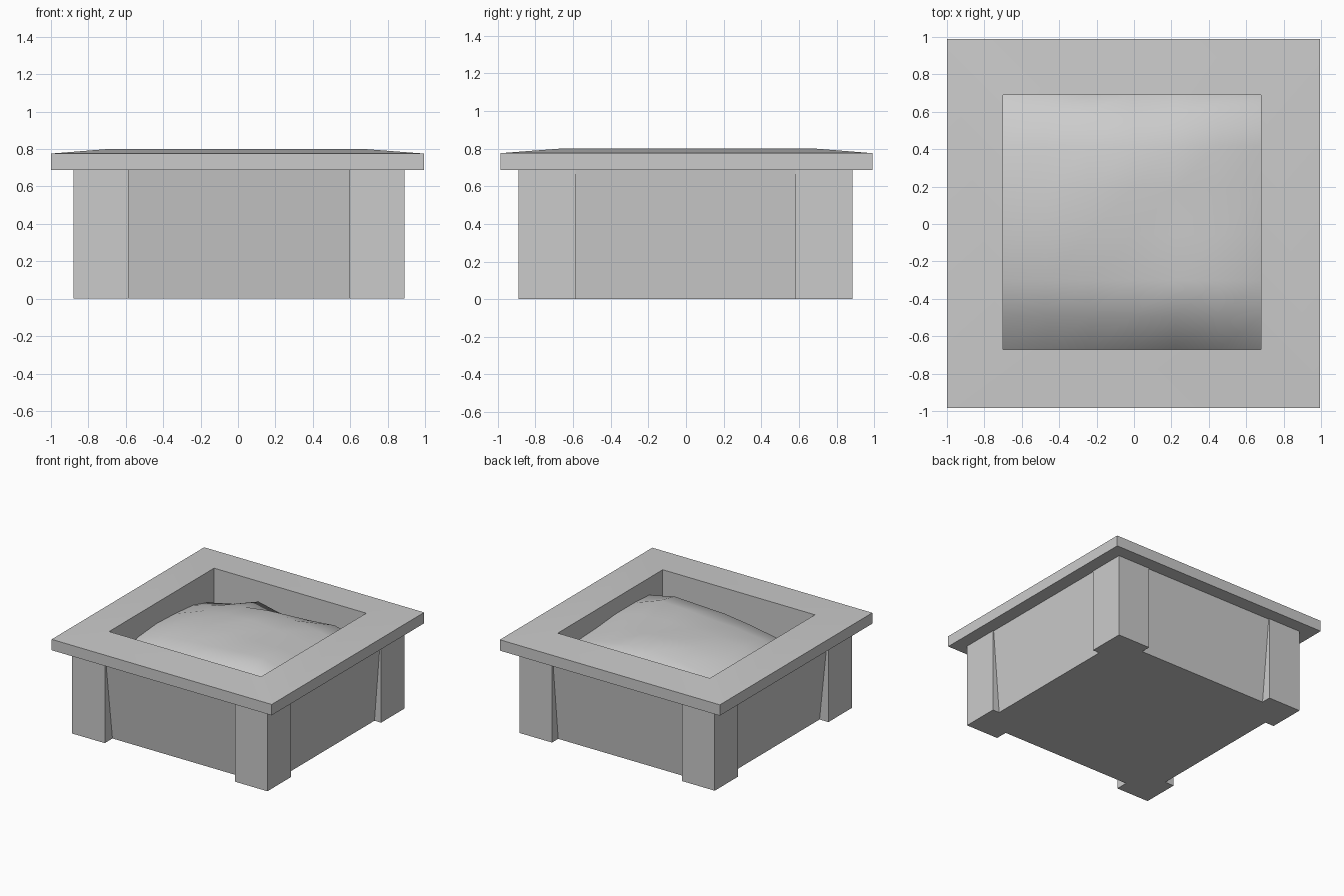
import bpy, bmesh, math
from mathutils import Vector

if "Cube" in bpy.data.objects:
    bpy.data.objects.remove(bpy.data.objects["Cube"])


def finish(bm, name, smooth_angle=None):
    bmesh.ops.recalc_face_normals(bm, faces=bm.faces)
    me = bpy.data.meshes.new(name)
    bm.to_mesh(me)
    bm.free()
    ob = bpy.data.objects.new(name, me)
    bpy.context.collection.objects.link(ob)
    if smooth_angle:
        bpy.context.view_layer.objects.active = ob
        ob.select_set(True)
        bpy.ops.object.shade_smooth_by_angle(angle=math.radians(smooth_angle))
        ob.select_set(False)
    return ob


def skin(bm, loops):
    """Bridge successive closed loops of points with quads."""
    rings = [[bm.verts.new(p) for p in loop] for loop in loops]
    for a, b in zip(rings, rings[1:]):
        n = len(a)
        for i in range(n):
            j = (i + 1) % n
            bm.faces.new((a[i], a[j], b[j], b[i]))
    return rings


def rect(x0, x1, y0, y1, z):
    return [(x0, y0, z), (x1, y0, z), (x1, y1, z), (x0, y1, z)]


# Box body: corner posts with panels between them, set back most at the foot
X0, X1, Y0, Y1 = -0.88, 0.89, -0.89, 0.885
corners = [Vector(p) for p in ((X0, Y0), (X1, Y0), (X1, Y1), (X0, Y1))]
# (panel recess, post width) for front, right, back, left
SIDES = ((0.10, 0.295), (0.06, 0.303), (0.08, 0.295), (0.08, 0.303))


def outline(z, recess):
    pts = []
    for i, (depth, post) in enumerate(SIDES):
        a, b = corners[i], corners[(i + 1) % 4]
        along = (b - a).normalized()
        inward = Vector((-along.y, along.x)) * depth * recess
        p, q = a + along * post, b - along * post
        pts += [a, p, p + inward, q + inward, q]
    return [(p.x, p.y, z) for p in pts]


bm = bmesh.new()
rings = skin(bm, [outline(0.0, 1.0), outline(0.69, 0.1)])
bm.faces.new(rings[0])
finish(bm, "planter_body")

# Rim: overhanging lip that rises slightly inward, then drops as the inner wall
IX0, IX1, IY0, IY1 = -0.70, 0.68, -0.67, 0.69
bm = bmesh.new()
skin(bm, [
    rect(-0.76, 0.76, -0.76, 0.76, 0.687),
    rect(-1.0, 0.995, -0.985, 0.99, 0.687),
    rect(-1.0, 0.995, -0.985, 0.99, 0.776),
    rect(IX0, IX1, IY0, IY1, 0.80),
    rect(IX0, IX1, IY0, IY1, 0.42),
])
finish(bm, "planter_rim", 30)

# Soil: lumpy mound, heights in hundredths; rows run front to back
HEIGHTS = (
    (46, 45, 50, 53, 49, 52, 56),
    (56, 62, 66, 69, 70, 71, 66),
    (61, 68, 71, 72, 74, 75, 67),
    (63, 71, 73, 74, 73, 73, 67),
    (62, 70, 74, 75, 73, 71, 65),
    (60, 66, 71, 74, 72, 69, 64),
    (55, 60, 68, 63, 65, 67, 61),
    (50, 53, 54, 57, 56, 57, 53),
)
ROWS = (0.0, 0.13, 0.27, 0.45, 0.63, 0.80, 0.94, 1.0)
bm = bmesh.new()
grid = []
for v, heights in zip(ROWS, HEIGHTS):
    grid.append([bm.verts.new((IX0 + (IX1 - IX0) * i / 6,
                               IY0 + (IY1 - IY0) * v, h / 100))
                 for i, h in enumerate(heights)])
for near, far in zip(grid, grid[1:]):
    for i in range(6):
        bm.faces.new((near[i], near[i + 1], far[i + 1], far[i]))
finish(bm, "soil", 50)
